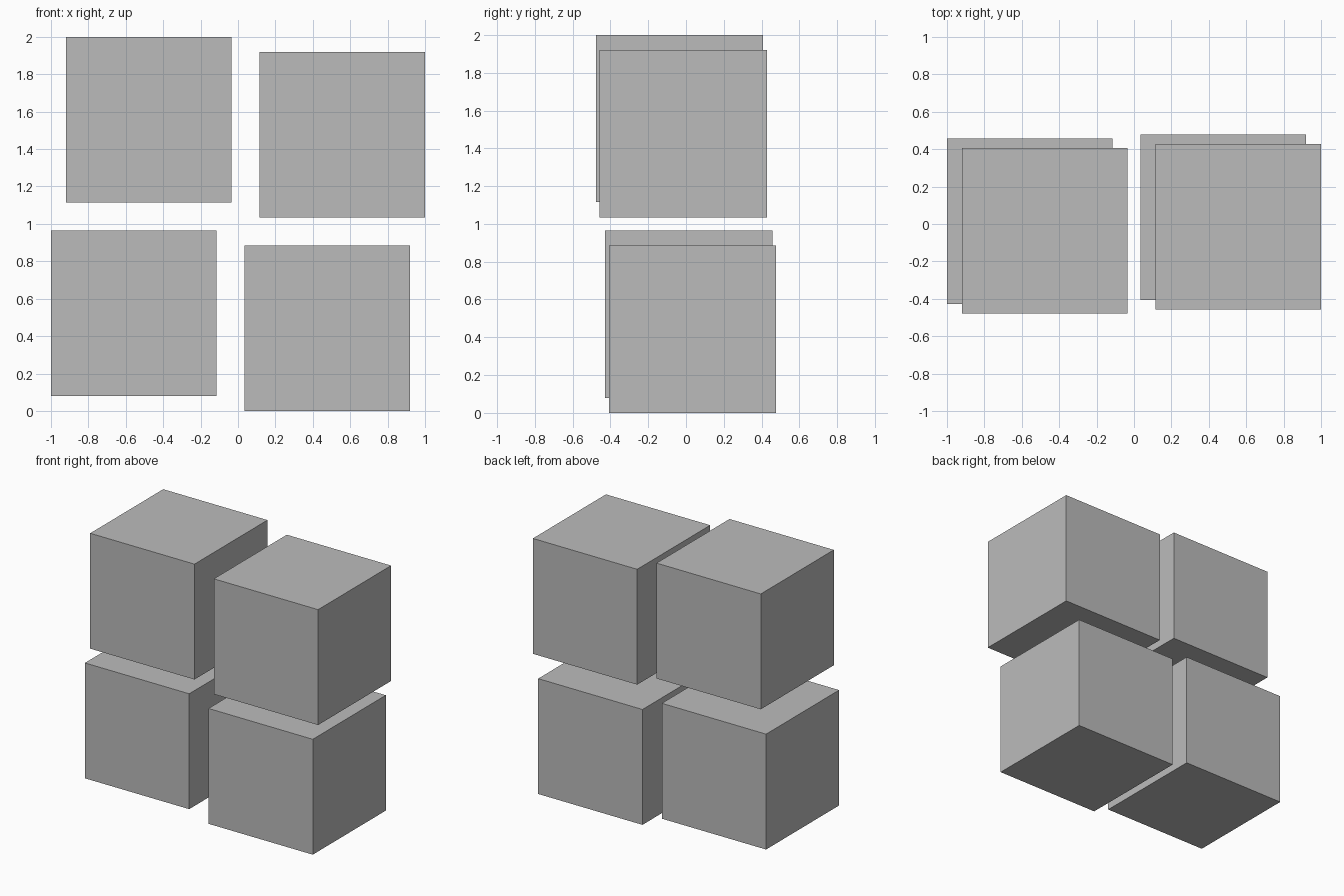
import bpy
from mathutils import Vector

default = bpy.data.objects.get("Cube")
if default:
    bpy.data.objects.remove(default, do_unlink=True)

# Plain grey for every block
grey = bpy.data.materials.new("mid_grey")
grey.use_nodes = True
colour = (0.5, 0.5, 0.5, 1.0)
grey.diffuse_color = colour
grey.node_tree.nodes["Principled BSDF"].inputs["Base Color"].default_value = colour

SIZE = 0.885
CENTRE = Vector((0, 0, 1))
ACROSS = Vector((0.5175, 0.01, -0.04))   # half step between columns
UP = Vector((0.04, -0.025, 0.5175))      # half step between rows


def add_block(name, location):
    bpy.ops.mesh.primitive_cube_add(size=SIZE, location=location)
    block = bpy.context.object
    block.name = name
    block.data.materials.append(grey)


# Two by two skewed arrangement of separate cubes
for row, v in (("lower", -1), ("upper", 1)):
    for side, h in (("right", -1), ("left", 1)):
        add_block(f"{row}_{side}_block", CENTRE + ACROSS * h + UP * v)
